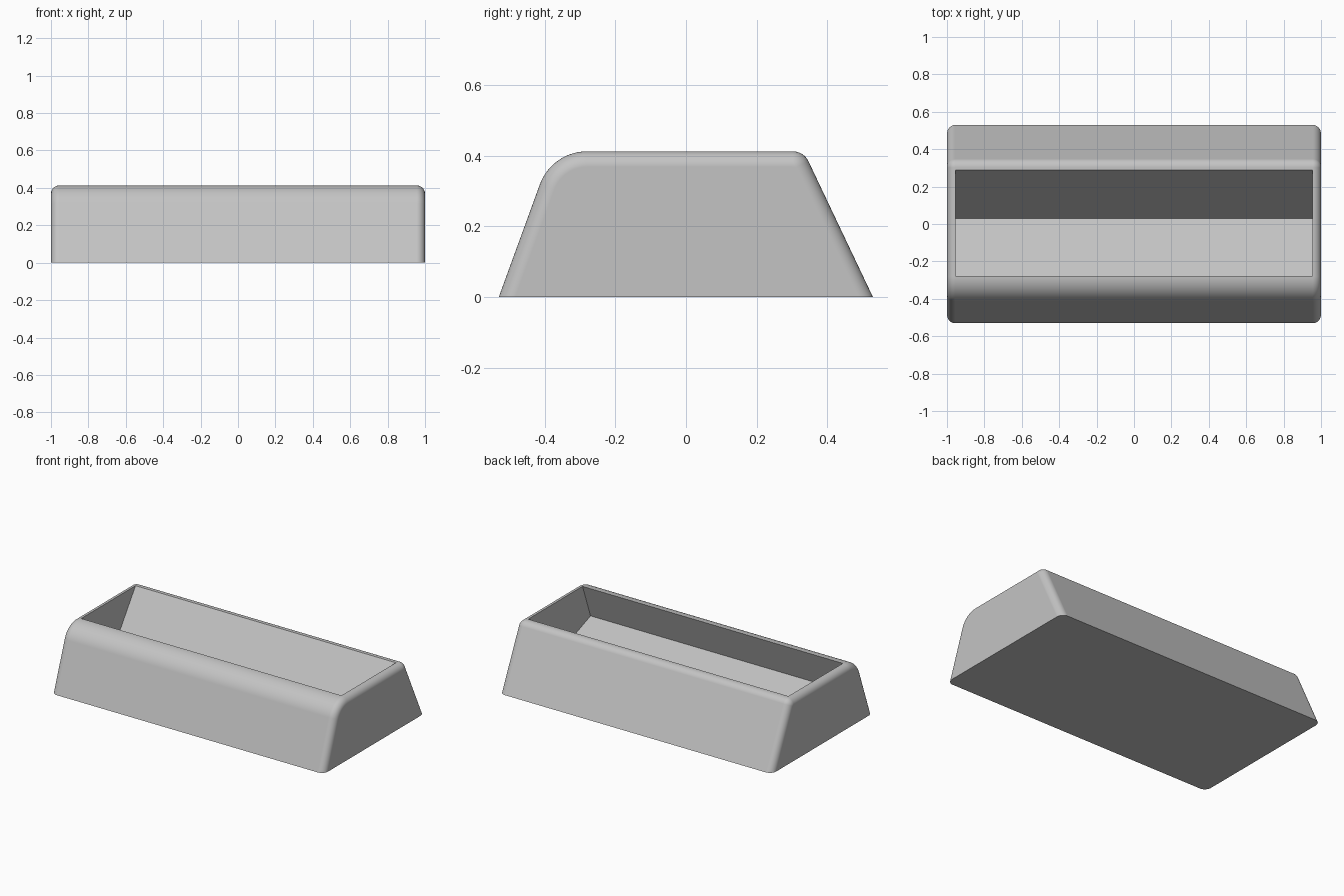
import bpy, bmesh
from math import sin, cos, tan, radians, pi

if "Cube" in bpy.data.objects:
    bpy.data.objects.remove(bpy.data.objects["Cube"], do_unlink=True)

EDGE = 0.044          # rounding of the side edges
FRONT, BACK = radians(20), radians(25.4)   # lean of the outer faces

grey = bpy.data.materials.new("light grey")
grey.use_nodes = True
colour = (0.55, 0.55, 0.55, 1)
grey.diffuse_color = colour
grey.node_tree.nodes["Principled BSDF"].inputs["Base Color"].default_value = colour


def arc(y, z, r, start, end, steps):
    angles = [start + (end - start) * i / steps for i in range(steps + 1)]
    return [(y + r * cos(a), z + r * sin(a)) for a in angles]


def section(inset):
    """Side outline of the tray, shrunk by inset everywhere but the base."""
    pts = arc(-0.28, 0.27, 0.143 - inset, pi - FRONT, pi / 2, 14)
    pts += arc(0.302, 0.363, 0.05 - inset, pi / 2, BACK, 8)
    (fy, fz), (by, bz) = pts[0], pts[-1]
    return [(fy - fz * tan(FRONT), 0)] + pts + [(by + bz * tan(BACK), 0)]


def loft(name, sections):
    """Skin a row of equal outlines given as (x, points)."""
    bm = bmesh.new()
    rings = [[bm.verts.new((x, y, z)) for y, z in pts] for x, pts in sections]
    for a, b in zip(rings, rings[1:]):
        for i in range(len(a)):
            j = (i + 1) % len(a)
            bm.faces.new((a[i], a[j], b[j], b[i]))
    bm.faces.new(rings[0])
    bm.faces.new(rings[-1])
    bmesh.ops.recalc_face_normals(bm, faces=bm.faces)
    mesh = bpy.data.meshes.new(name)
    bm.to_mesh(mesh)
    bm.free()
    mesh.materials.append(grey)
    obj = bpy.data.objects.new(name, mesh)
    bpy.context.collection.objects.link(obj)
    return obj


# Outer body with rounded ends
steps = [i * pi / 16 for i in range(9)]
half = [(1 - EDGE * (1 - cos(t)), section(EDGE * (1 - sin(t)))) for t in steps]
tray = loft("tray_body", half + [(-x, pts) for x, pts in reversed(half)])

# Leaning pocket: undercut front wall, tilted floor, sloping back wall
outline = [(-0.279, 0.5), (-0.279, 0.413), (-0.363, 0.185),
           (0.03, 0.04), (0.29, 0.413), (0.29, 0.5)]
cutter = loft("pocket_cutter", [(-0.954, outline), (0.954, outline)])
cutter.hide_render = True

cut = tray.modifiers.new("pocket", "BOOLEAN")
cut.operation = "DIFFERENCE"
cut.solver = "EXACT"
cut.object = cutter
bpy.ops.object.select_all(action="DESELECT")
bpy.context.view_layer.objects.active = tray
tray.select_set(True)
bpy.ops.object.modifier_apply(modifier=cut.name)
bpy.data.objects.remove(cutter, do_unlink=True)

# Soft rounded edges, crisp pocket and base
bpy.ops.object.shade_smooth_by_angle(angle=radians(30))
weighted = tray.modifiers.new("even_shading", "WEIGHTED_NORMAL")
weighted.keep_sharp = True
